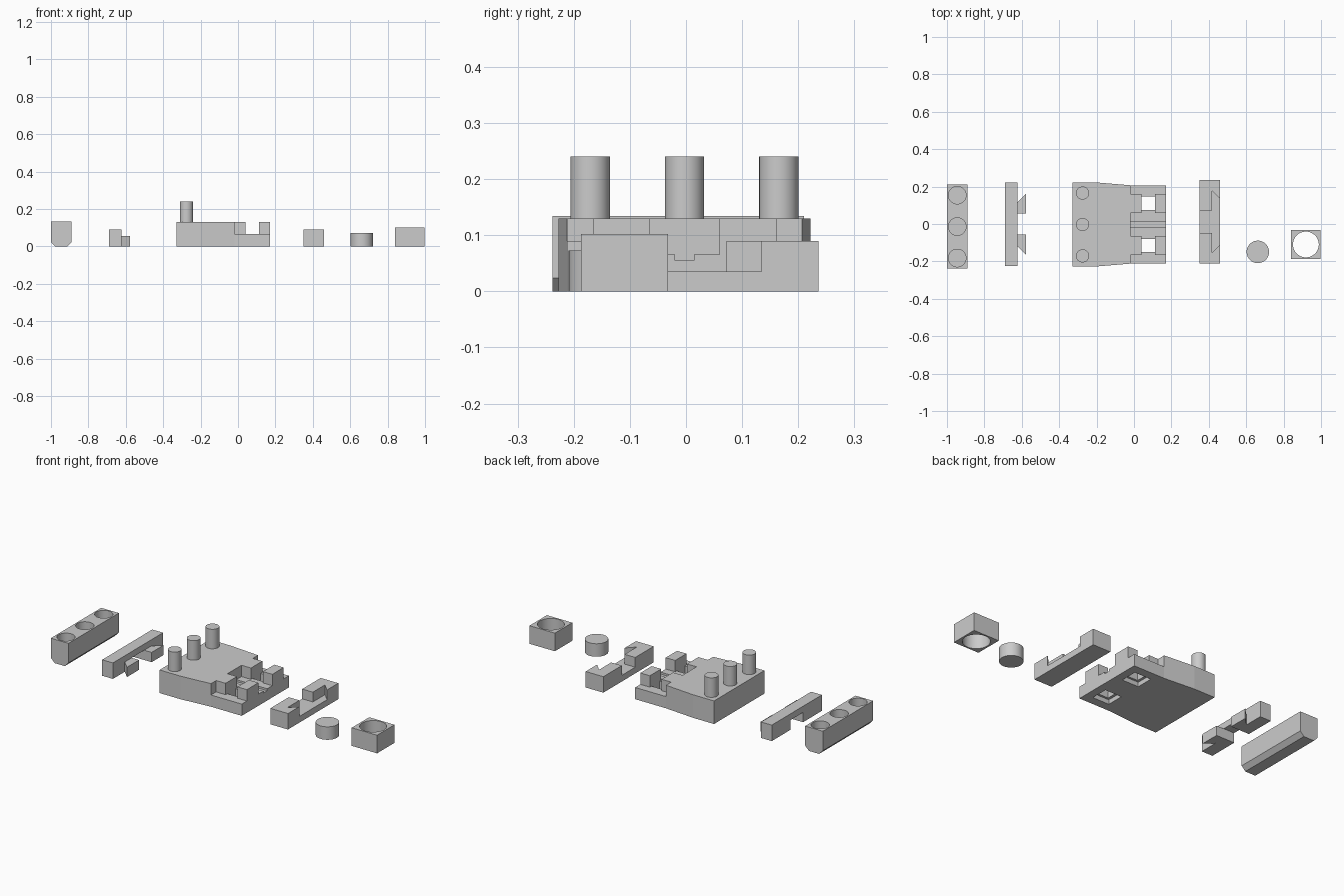
import bpy, bmesh, math

if "Cube" in bpy.data.objects:
    bpy.data.objects.remove(bpy.data.objects["Cube"])


def prism(name, pts, lo, hi, axis='Z'):
    """Extrude a closed profile: (x, y) along Z, or (x, z) along Y."""
    bm = bmesh.new()
    put = (lambda a, b, c: (a, b, c)) if axis == 'Z' else (lambda a, b, c: (a, c, b))
    low = [bm.verts.new(put(a, b, lo)) for a, b in pts]
    top = [bm.verts.new(put(a, b, hi)) for a, b in pts]
    bm.faces.new(low)
    bm.faces.new(top)
    for i in range(len(pts)):
        j = (i + 1) % len(pts)
        bm.faces.new((low[i], low[j], top[j], top[i]))
    bmesh.ops.recalc_face_normals(bm, faces=bm.faces)
    me = bpy.data.meshes.new(name)
    bm.to_mesh(me)
    bm.free()
    ob = bpy.data.objects.new(name, me)
    bpy.context.collection.objects.link(ob)
    return ob


def box(name, x0, x1, y0, y1, z0, z1):
    return prism(name, [(x0, y0), (x1, y0), (x1, y1), (x0, y1)], z0, z1)


def disc(name, x, y, r, z0, z1, n=64):
    return prism(name, [(x + r * math.cos(2 * math.pi * i / n),
                         y + r * math.sin(2 * math.pi * i / n)) for i in range(n)], z0, z1)


def combine(ob, other, op='DIFFERENCE'):
    """Apply a boolean and drop the helper."""
    m = ob.modifiers.new('bool', 'BOOLEAN')
    m.operation, m.solver, m.object = op, 'EXACT', other
    bpy.context.view_layer.objects.active = ob
    bpy.ops.object.modifier_apply(modifier=m.name)
    bpy.data.objects.remove(other, do_unlink=True)


def smooth(ob):
    bpy.ops.object.select_all(action='DESELECT')
    ob.select_set(True)
    bpy.context.view_layer.objects.active = ob
    bpy.ops.object.shade_smooth_by_angle(angle=math.radians(30))


PITCH = 0.168

# Socket bar: chamfered underside, three blind holes
socket = prism('socket_bar', [(-1, .024), (-.977, 0), (-.913, 0), (-.89, .024),
                              (-.89, .134), (-1, .134)], -.238, .21, 'Y')
for k in (-1, 0, 1):
    combine(socket, disc('cut', -.945, -.014 + k * PITCH, .047, .024, .2))
smooth(socket)

# Latch bar: channel underneath, two flared hooks
cy = -.001
latch = box('latch_bar', -.69, -.623, cy - .223, cy + .223, 0, .09)
for s in (-1, 1):
    hook = prism('hook', [(-.64, cy + s * .056), (-.577, cy + s * .056), (-.577, cy + s * .163),
                          (-.623, cy + s * .118), (-.64, cy + s * .118)], 0, .055)
    combine(latch, hook, 'UNION')
combine(latch, box('cut', -.8, -.5, cy - .056, cy + .056, -.1, .055))

# Main body: tapered block with connector at +x
c = -.0025
body = prism('main_body', [(-.33, c - .2245), (-.2, c - .2245), (-.02, c - .2095),
                           (.172, c - .2095), (.172, c + .2095), (-.02, c + .2095),
                           (-.2, c + .2245), (-.33, c + .2245)], 0, .13)
combine(body, box('cut', .039, .113, -.4, .4, .066, .3))
for y0, y1 in ((-.4, c - .1635), (c - .0625, c + .0625), (c + .1635, .4)):
    combine(body, box('cut', -.02, .3, y0, y1, .066, .3))
combine(body, box('cut', -.02, .3, c - .017, c + .017, .055, .3))
for s in (-1, 1):
    y = c + s * .1125
    combine(body, box('cut', .039, .113, y - .036, y + .036, -.1, .2))
    combine(body, box('cut', .025, .127, y - .048, y + .048, -.1, .025))

# Pegs on the body
for i, k in enumerate((-1, 0, 1)):
    smooth(disc(f'peg_{i + 1}', -.275, c + k * PITCH, .035, .12, .24))

# Receiver bar: T-shaped flared pocket
cy = .012
receiver = box('receiver_bar', .35, .46, cy - .224, cy + .224, 0, .09)
half = [(.30, .06), (.416, .06), (.416, .168), (.46, .123), (.5, .082)]
combine(receiver, prism('cut', [(x, cy + y) for x, y in half] +
                        [(x, cy - y) for x, y in reversed(half)], .035, .2))

# Loose round plug and its square ring
smooth(disc('round_plug', .662, -.149, .06, 0, .073))
ring = box('square_ring', .84, .998, -.187, -.032, 0, .102)
combine(ring, disc('cut', .919, -.1095, .069, -.1, .2))
smooth(ring)
